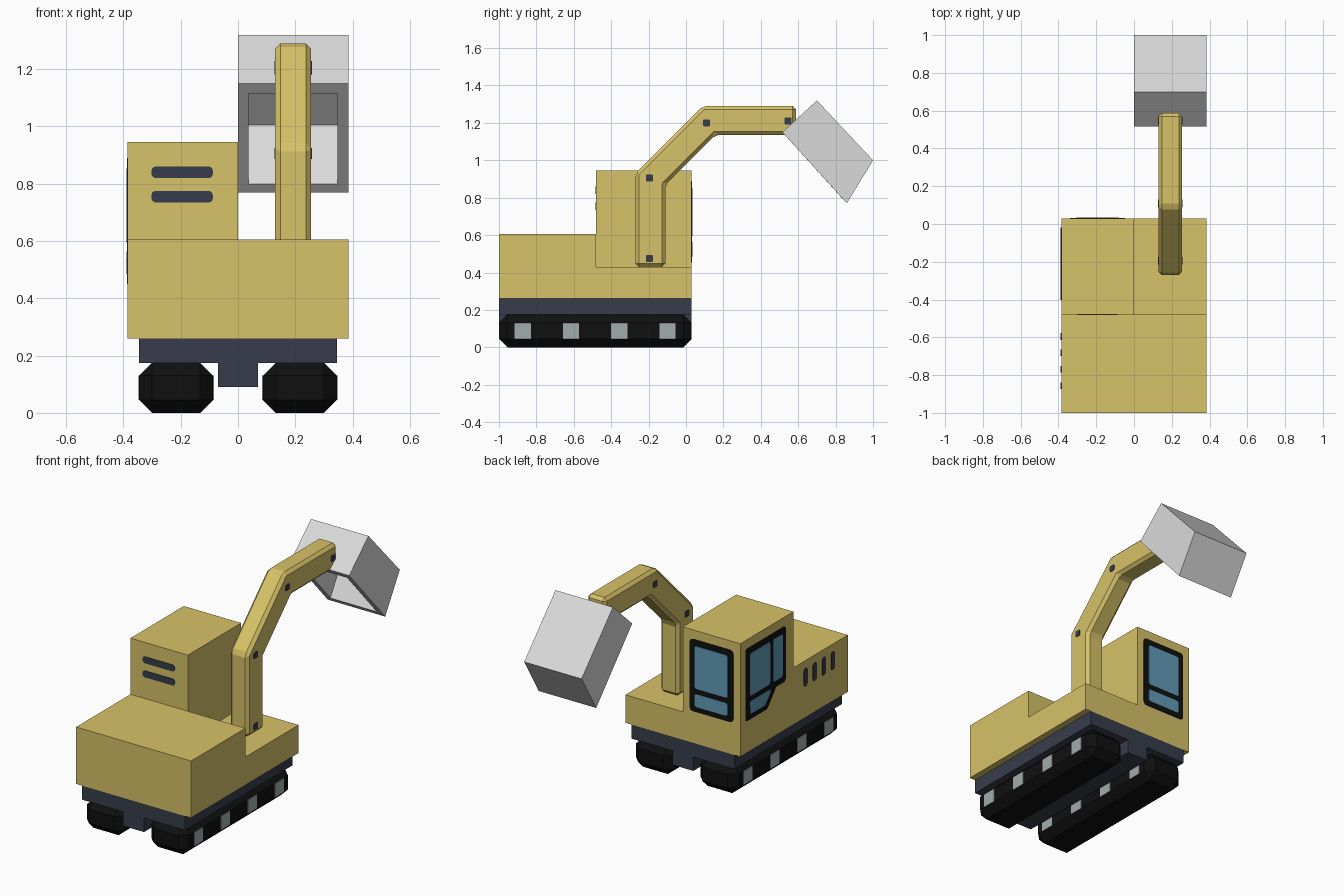
import bpy
import bmesh
import math

if "Cube" in bpy.data.objects:
    bpy.data.objects.remove(bpy.data.objects["Cube"], do_unlink=True)


def material(name, r, g, b):
    m = bpy.data.materials.new(name)
    m.use_nodes = True
    m.diffuse_color = (r, g, b, 1)
    bsdf = m.node_tree.nodes["Principled BSDF"]
    bsdf.inputs["Base Color"].default_value = (r, g, b, 1)
    bsdf.inputs["Roughness"].default_value = 0.8
    return m


YELLOW = material("mustard yellow", 0.68, 0.54, 0.14)
GREY = material("light grey", 0.70, 0.70, 0.70)
NAVY = material("dark navy", 0.038, 0.046, 0.071)
BLACK = material("black", 0.005, 0.005, 0.005)
STEEL = material("wheel grey", 0.36, 0.41, 0.41)
GLASS = material("window blue", 0.12, 0.33, 0.47)


def finish(bm, name, mat):
    bmesh.ops.recalc_face_normals(bm, faces=bm.faces)
    mesh = bpy.data.meshes.new(name)
    bm.to_mesh(mesh)
    bm.free()
    mesh.materials.append(mat)
    obj = bpy.data.objects.new(name, mesh)
    bpy.context.collection.objects.link(obj)
    return obj


def place(axis, a, p):
    """Point at depth a on the axis; p holds the other two coordinates."""
    return (a, p[0], p[1]) if axis == "x" else (p[0], a, p[1])


def prism(name, outline, axis, lo, hi, mat, bevel=0):
    bm = bmesh.new()
    ends = [[bm.verts.new(place(axis, a, p)) for p in outline] for a in (lo, hi)]
    for ring in ends:
        bm.faces.new(ring)
    n = len(outline)
    for i in range(n):
        j = (i + 1) % n
        bm.faces.new((ends[0][i], ends[0][j], ends[1][j], ends[1][i]))
    if bevel:
        bmesh.ops.recalc_face_normals(bm, faces=bm.faces)
        bmesh.ops.bevel(bm, geom=bm.edges[:], offset=bevel, segments=1,
                        profile=0.5, affect="EDGES")
    return finish(bm, name, mat)


def rect(u0, u1, v0, v1, r=0):
    """Rectangle outline, with rounded corners if r is given."""
    if not r:
        return [(u0, v0), (u1, v0), (u1, v1), (u0, v1)]
    corners = [(u1 - r, v1 - r), (u0 + r, v1 - r), (u0 + r, v0 + r), (u1 - r, v0 + r)]
    pts = []
    for k, (cu, cv) in enumerate(corners):
        for s in range(4):
            t = math.radians(90 * k + 30 * s)
            pts.append((cu + r * math.cos(t), cv + r * math.sin(t)))
    return pts


# Main dimensions
W = 0.385
BACK, FRONT, STEP = -1.0, 0.03, -0.48
DECK, HOOD, ROOF = 0.43, 0.605, 0.945

# Body and cab
prism("body", [(BACK, 0.26), (FRONT, 0.26), (FRONT, DECK), (STEP, DECK),
               (STEP, HOOD), (BACK, HOOD)], "x", -W, W, YELLOW)
prism("cab", rect(STEP, FRONT, DECK, ROOF), "x", -W, 0, YELLOW)

# Undercarriage
prism("chassis", rect(BACK, FRONT, 0.175, 0.26), "x", -0.345, 0.345, NAVY)
prism("chassis_keel", rect(BACK, FRONT, 0.09, 0.175), "x", -0.07, 0.07, NAVY)
for side, s in (("left", 1), ("right", -1)):
    inner, outer = 0.087, 0.345
    prism(f"{side}_track", rect(BACK, FRONT, 0, 0.175), "x",
          *sorted((s * inner, s * outer)), BLACK, bevel=0.045)
    for i in range(4):
        y = -0.873 + 0.258 * i
        prism(f"{side}_wheel_{i + 1}", rect(y - 0.043, y + 0.043, 0.045, 0.13), "x",
              *sorted((s * (inner - 0.003), s * (outer + 0.003))), STEEL)

# Arm with pins on both sides
ARM_L, ARM_R = 0.255, 0.13
prism("arm", [(-0.27, DECK), (-0.11, DECK), (-0.11, 0.87), (0.155, 1.135),
              (0.588, 1.135), (0.588, 1.29), (0.09, 1.29), (-0.27, 0.93)],
      "x", ARM_R, ARM_L, YELLOW, bevel=0.018)
for i, (y, z) in enumerate([(-0.195, 0.475), (-0.195, 0.905), (0.11, 1.2), (0.545, 1.21)]):
    prism(f"arm_pin_{i + 1}", rect(y - 0.019, y + 0.019, z - 0.019, z + 0.019, 0.008),
          "x", ARM_R - 0.003, ARM_L + 0.003, NAVY)

# Bucket: hollow shell, open toward the arm
outer_profile = [(0.515, 1.15), (0.70, 1.32), (1.0, 1.0), (0.86, 0.77)]
inner_profile = [(0.547, 1.115), (0.70, 1.268), (0.953, 1.005), (0.832, 0.80)]
bm = bmesh.new()
shells = []
for profile, x0, x1 in ((outer_profile, 0, W), (inner_profile, 0.037, W - 0.037)):
    rings = [[bm.verts.new((x, y, z)) for y, z in profile] for x in (x0, x1)]
    for ring in rings:
        bm.faces.new(ring)
    for i in range(3):
        bm.faces.new((rings[0][i], rings[0][i + 1], rings[1][i + 1], rings[1][i]))
    shells.append([rings[0][0], rings[1][0], rings[1][3], rings[0][3]])
for i in range(4):
    j = (i + 1) % 4
    bm.faces.new((shells[0][i], shells[0][j], shells[1][j], shells[1][i]))
finish(bm, "bucket", GREY)


# Thin plates on the outer walls
def front_plate(name, outline, mat, t):
    prism(name, outline, "y", FRONT - 0.002, FRONT + t, mat)


def side_plate(name, outline, mat, t):
    prism(name, outline, "x", -W - t, -W + 0.002, mat)


# Windscreen
front_plate("windscreen_frame", rect(-0.338, -0.047, 0.453, 0.89, 0.02), BLACK, 0.003)
front_plate("windscreen_upper", rect(-0.304, -0.081, 0.595, 0.853, 0.015), GLASS, 0.005)
front_plate("windscreen_lower", rect(-0.304, -0.081, 0.485, 0.563, 0.015), GLASS, 0.005)

# Cab door with a stepped rear lower corner
side_plate("door_frame", [(-0.03, 0.453), (-0.018, 0.465), (-0.018, 0.878), (-0.03, 0.89),
                          (-0.391, 0.89), (-0.403, 0.878), (-0.403, 0.57), (-0.39, 0.555),
                          (-0.31, 0.555), (-0.24, 0.47), (-0.22, 0.453)], BLACK, 0.003)
side_plate("door_window", rect(-0.25, -0.057, 0.595, 0.853, 0.015), GLASS, 0.005)
side_plate("rear_side_window", rect(-0.374, -0.28, 0.595, 0.853, 0.015), GLASS, 0.005)
side_plate("door_lower_window", [(-0.06, 0.485), (-0.057, 0.563), (-0.25, 0.563),
                                 (-0.25, 0.54), (-0.2, 0.485)], GLASS, 0.005)

# Vents on the engine side and the cab rear
for i in range(4):
    y = -0.595 - 0.087 * i
    side_plate(f"engine_vent_{i + 1}", rect(y - 0.018, y + 0.018, 0.45, 0.56, 0.017), NAVY, 0.003)
for i, z in enumerate((0.755, 0.84)):
    prism(f"cab_vent_{i + 1}", rect(-0.302, -0.088, z - 0.02, z + 0.02, 0.014), "y",
          STEP - 0.003, STEP + 0.002, NAVY)
